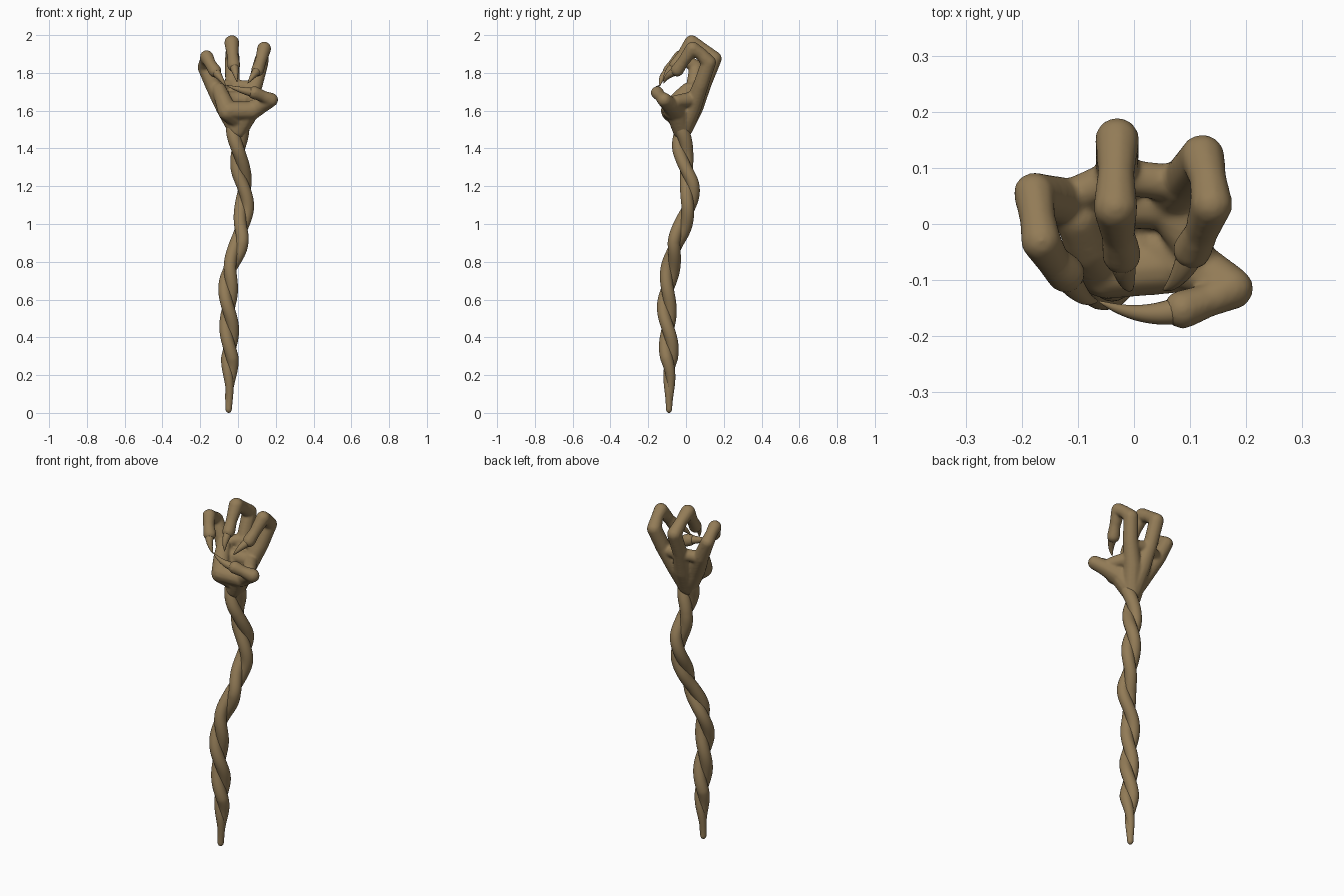
import bpy, bmesh, math
from mathutils import Vector, Matrix

if "Cube" in bpy.data.objects:
    bpy.data.objects.remove(bpy.data.objects["Cube"])

wood = bpy.data.materials.new("tan_wood")
wood.diffuse_color = (0.29, 0.20, 0.095, 1)
wood.use_nodes = True
wood.node_tree.nodes["Principled BSDF"].inputs["Base Color"].default_value = wood.diffuse_color


def add_object(name, bm):
    mesh = bpy.data.meshes.new(name)
    bmesh.ops.recalc_face_normals(bm, faces=bm.faces)
    for f in bm.faces:
        f.smooth = True
    bm.to_mesh(mesh)
    bm.free()
    ob = bpy.data.objects.new(name, mesh)
    bpy.context.collection.objects.link(ob)
    mesh.materials.append(wood)
    return ob


def tube(name, pts, radii, sides=20):
    """Round tube through pts with a radius at each point."""
    bm = bmesh.new()
    rings = []
    for i, p in enumerate(pts):
        t = (pts[min(i + 1, len(pts) - 1)] - pts[max(i - 1, 0)]).normalized()
        u = Vector((0, 1, 0)).cross(t).normalized()
        v = t.cross(u)
        rings.append([bm.verts.new(p + (u * math.cos(a) + v * math.sin(a)) * radii[i])
                      for a in (2 * math.pi * k / sides for k in range(sides))])
    for a, b in zip(rings, rings[1:]):
        for k in range(sides):
            n = (k + 1) % sides
            bm.faces.new((a[k], a[n], b[n], b[k]))
    bm.faces.new(rings[0][::-1])
    bm.faces.new(rings[-1])
    return add_object(name, bm)


# Staff centre line: (x, y) at each height
path = [(0, -.05, -.09), (.2, -.043, -.088), (.4, -.045, -.093), (.6, -.052, -.102),
        (.75, -.045, -.085), (.9, .005, -.055), (1.0, .02, -.015), (1.1, .034, .015),
        (1.2, .032, .02), (1.3, .012, 0), (1.4, 0, -.018), (1.56, -.002, -.022)]


def centre(z):
    i = max(k for k in range(len(path) - 1) if path[k][0] <= z)
    p = [Vector(path[min(max(k, 0), len(path) - 1)][1:]) for k in range(i - 1, i + 3)]
    t = (z - path[i][0]) / (path[i + 1][0] - path[i][0])
    q = 0.5 * (2 * p[1] + (p[2] - p[0]) * t + (2 * p[0] - 5 * p[1] + 4 * p[2] - p[3]) * t * t
               + (3 * p[1] - p[0] - 3 * p[2] + p[3]) * t ** 3)
    return Vector((q.x, q.y, z))


# Two strands wound round each other, merging into a blunt tip at the ground
heights = [.0005, .002, .005, .009, .014, .02] + [.02 + 1.53 * k / 220 for k in range(1, 221)]
for n in range(2):
    pts, radii = [], []
    for z in heights:
        s = min(1, z / .29) ** 1.5
        top = max(0, (z - 1.35) / .2)
        a = math.pi * n - 2 * math.pi * z / .42 + .4
        off = .019 * s + .008 * top
        pts.append(centre(z) + Vector((math.cos(a), math.sin(a), 0)) * off)
        tip = math.sqrt(max(0, 1 - (1 - min(1, z / .02)) ** 2))
        radii.append((.016 + .017 * s + .005 * top) * tip)
    tube("staff_strand_%d" % (n + 1), pts, radii)

# Hand: chains of (x, y, z, radius) blended into one skin
wrist = (0, -.02, 1.5, .054)
outer = [wrist, (-.065, 0, 1.62, .055), (-.13, .042, 1.73, .043), (-.178, .055, 1.83, .038),
         (-.172, .01, 1.862, .033), (-.166, -.03, 1.885, .037), (-.145, -.065, 1.845, .031),
         (-.122, -.088, 1.81, .036)]
middle = [wrist, (-.012, .045, 1.62, .05), (-.03, .1, 1.75, .04), (-.03, .15, 1.875, .041),
          (-.032, .09, 1.925, .034), (-.033, .03, 1.96, .041), (-.028, -.02, 1.89, .031),
          (-.022, -.055, 1.84, .036)]
inner = [wrist, (.04, .035, 1.62, .05), (.092, .08, 1.74, .042), (.122, .12, 1.855, .041),
         (.132, .08, 1.9, .034), (.138, .035, 1.928, .039), (.12, -.015, 1.86, .031),
         (.104, -.046, 1.815, .036)]
thumb = [wrist, (.05, -.05, 1.59, .058), (.125, -.085, 1.63, .045), (.175, -.115, 1.657, .039),
         (.13, -.137, 1.677, .031), (.087, -.152, 1.695, .036)]
heel = [(.01, -.03, 1.55, .055), (-.055, -.08, 1.595, .053), (-.08, -.04, 1.66, .045),
        (-.1, .01, 1.71, .04)]
heel_pad = [(-.05, -.085, 1.6, .05), (.07, -.075, 1.6, .05)]
web = [(-.13, .04, 1.72, .034), (-.03, .085, 1.735, .034), (.09, .07, 1.72, .034)]
palm = [(-.09, .01, 1.66, .04), (-.02, .035, 1.66, .045), (.06, .03, 1.66, .042),
        (.11, -.05, 1.65, .035)]
bm = bmesh.new()
for chain in (outer, middle, inner, thumb, heel, heel_pad, web, palm):
    for a, b in zip(chain, chain[1:]):
        a, b = Vector(a), Vector(b)
        steps = max(2, math.ceil((b - a).length / .01))
        for k in range(steps + 1):
            c = a.lerp(b, k / steps)
            bmesh.ops.create_icosphere(bm, subdivisions=2, radius=c[3],
                                       matrix=Matrix.Translation(c.xyz))
hand = add_object("hand", bm)
remesh = hand.modifiers.new("blend", 'REMESH')
remesh.mode = 'VOXEL'
remesh.voxel_size = .006
remesh.use_smooth_shade = True
smooth = hand.modifiers.new("soften", 'SMOOTH')
smooth.factor = .5
smooth.iterations = 10

# Curved claws growing from the finger ends
claws = {"outer": (outer, (-.065, -.137, 1.73)), "middle": (middle, (-.005, -.116, 1.752)),
         "inner": (inner, (.052, -.117, 1.745)), "thumb": (thumb, (-.062, -.138, 1.735))}
for name, (chain, tip) in claws.items():
    a, c = Vector(chain[-1][:3]), Vector(tip)
    b = (a + c) / 2 + Vector((0, -.028, .005 if name != "thumb" else -.008))
    ts = [k / 16 for k in range(17)]
    tube(name + "_claw", [a * (1 - t) ** 2 + b * 2 * t * (1 - t) + c * t * t for t in ts],
         [.025 * (1 - t) ** .8 + .001 for t in ts], 14)
